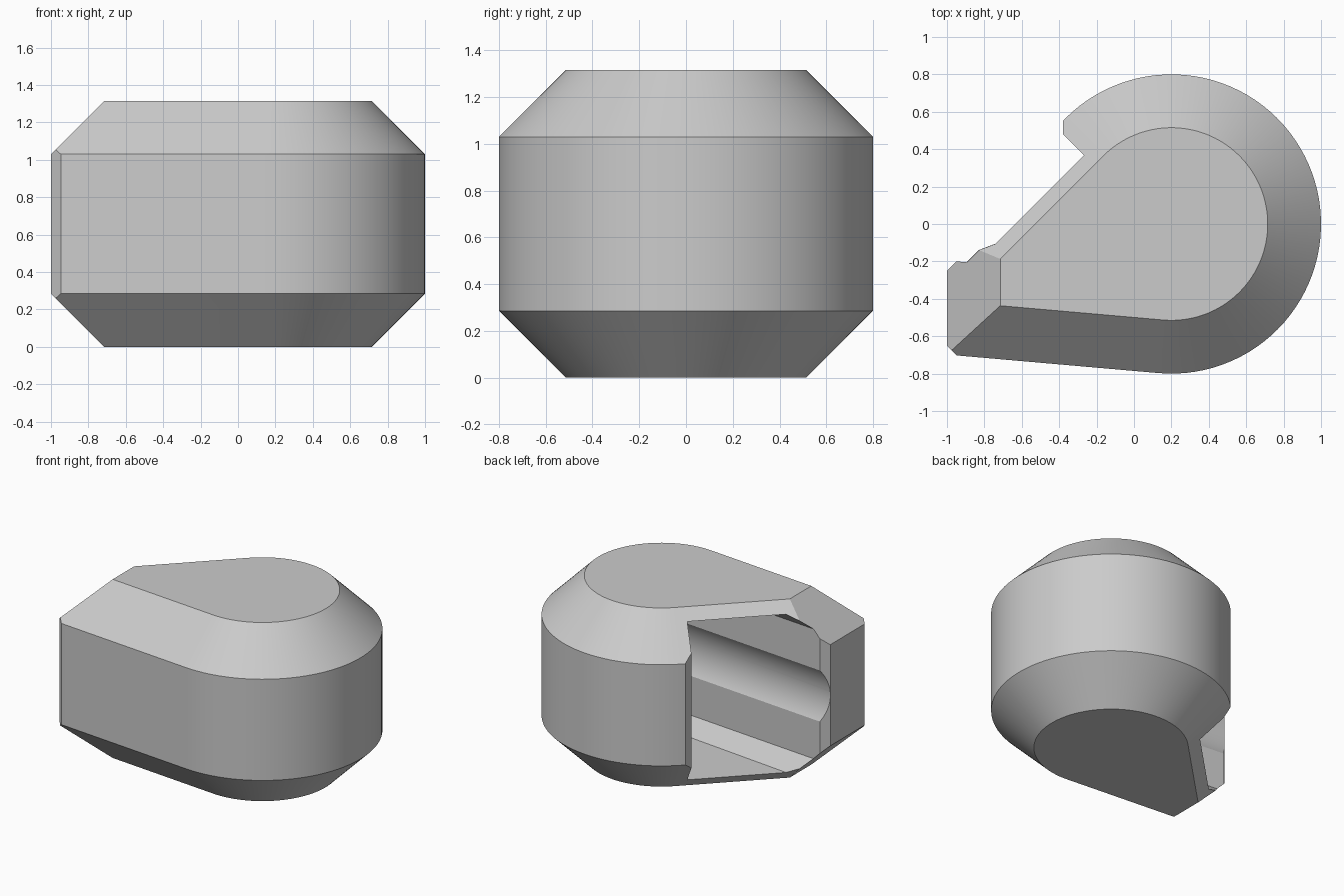
import bpy, bmesh, math
from mathutils import Vector, Matrix

old = bpy.data.objects.get("Cube")
if old:
    bpy.data.objects.remove(old, do_unlink=True)

HEIGHT, CHAMFER, MID = 1.315, 0.285, 0.6575
FRONT, BACK = math.radians(265), math.radians(495)

grey = bpy.data.materials.new("light_grey")
grey.use_nodes = True
colour = (0.6, 0.6, 0.6, 1)
grey.diffuse_color = colour
grey.node_tree.nodes["Principled BSDF"].inputs["Base Color"].default_value = colour


def make_object(name, bm):
    bmesh.ops.recalc_face_normals(bm, faces=bm.faces[:])
    mesh = bpy.data.meshes.new(name)
    bm.to_mesh(mesh)
    bm.free()
    mesh.materials.append(grey)
    ob = bpy.data.objects.new(name, mesh)
    bpy.context.collection.objects.link(ob)
    return ob


def loft(levels):
    """Skin a stack of (outline, z) levels and cap both ends."""
    bm = bmesh.new()
    loops = [[bm.verts.new((x, y, z)) for x, y in outline] for outline, z in levels]
    n = len(loops[0])
    for low, high in zip(loops, loops[1:]):
        for i in range(n):
            j = (i + 1) % n
            bm.faces.new((low[i], low[j], high[j], high[i]))
    bm.faces.new(loops[0])
    bm.faces.new(loops[-1])
    return bm


def teardrop(inset, steps=64):
    """Round end with two tangent sides that run to a flat tip."""
    r, tip = 0.8 - inset, -1 + inset
    arc = [FRONT + (BACK - FRONT) * i / steps for i in range(steps + 1)]
    points = [(0.2 + r * math.cos(a), r * math.sin(a)) for a in arc]
    for a in (BACK, FRONT):
        points.append((tip, (r - (tip - 0.2) * math.cos(a)) / math.sin(a)))
    return points


def cut(target, cutter):
    mod = target.modifiers.new("cut", "BOOLEAN")
    mod.operation, mod.solver, mod.object = "DIFFERENCE", "EXACT", cutter
    bpy.context.view_layer.objects.active = target
    bpy.ops.object.modifier_apply(modifier=mod.name)
    bpy.data.objects.remove(cutter, do_unlink=True)


# Chamfered body with a small cut on the front tip corner
bm = loft([(teardrop(CHAMFER), 0), (teardrop(0), CHAMFER),
           (teardrop(0), HEIGHT - CHAMFER), (teardrop(CHAMFER), HEIGHT)])
bmesh.ops.recalc_face_normals(bm, faces=bm.faces[:])
bmesh.ops.bisect_plane(bm, geom=bm.verts[:] + bm.edges[:] + bm.faces[:],
                       plane_co=(-1, -0.65, 0), plane_no=(-1, -1, 0), clear_outer=True)
bmesh.ops.holes_fill(bm, edges=[e for e in bm.edges if e.is_boundary])
body = make_object("housing", bm)

# Side pocket, chamfered along the foot and head of its long wall
start, end = Vector((-0.95, -0.2)), Vector((0.419, -0.319))
mouth = [(-0.27, 0.37), (-0.38, 0.48), (-0.38, 0.9), (-1.5, 0.9), (-1.5, -0.75)]


def pocket(shift):
    return [start + Vector((shift, shift)), end + Vector((-shift, shift))] + mouth


cut(body, make_object("pocket_cutter", loft([
    (pocket(0.105), 0.075), (pocket(0), 0.18),
    (pocket(0), HEIGHT - 0.18), (pocket(0.105), HEIGHT - 0.075)])))

# Shallow round groove along the long wall
along = (end - start).normalized()
normal = Vector((-along.y, along.x))
radius, depth = 0.35, 0.055
first, last = start - along * 0.3, end - along * 0.06
centre = (first + last) / 2 + normal * (radius - depth)
bm = bmesh.new()
turn = Vector((along.x, along.y, 0)).to_track_quat("Z", "Y").to_matrix().to_4x4()
bmesh.ops.create_cone(bm, cap_ends=True, segments=96, radius1=radius, radius2=radius,
                      depth=(last - first).length,
                      matrix=Matrix.Translation((centre.x, centre.y, MID)) @ turn)
cut(body, make_object("groove_cutter", bm))

# Smooth the curved faces, keep the corners crisp
bpy.ops.object.select_all(action="DESELECT")
body.select_set(True)
bpy.context.view_layer.objects.active = body
bpy.ops.object.shade_smooth_by_angle(angle=math.radians(20))
